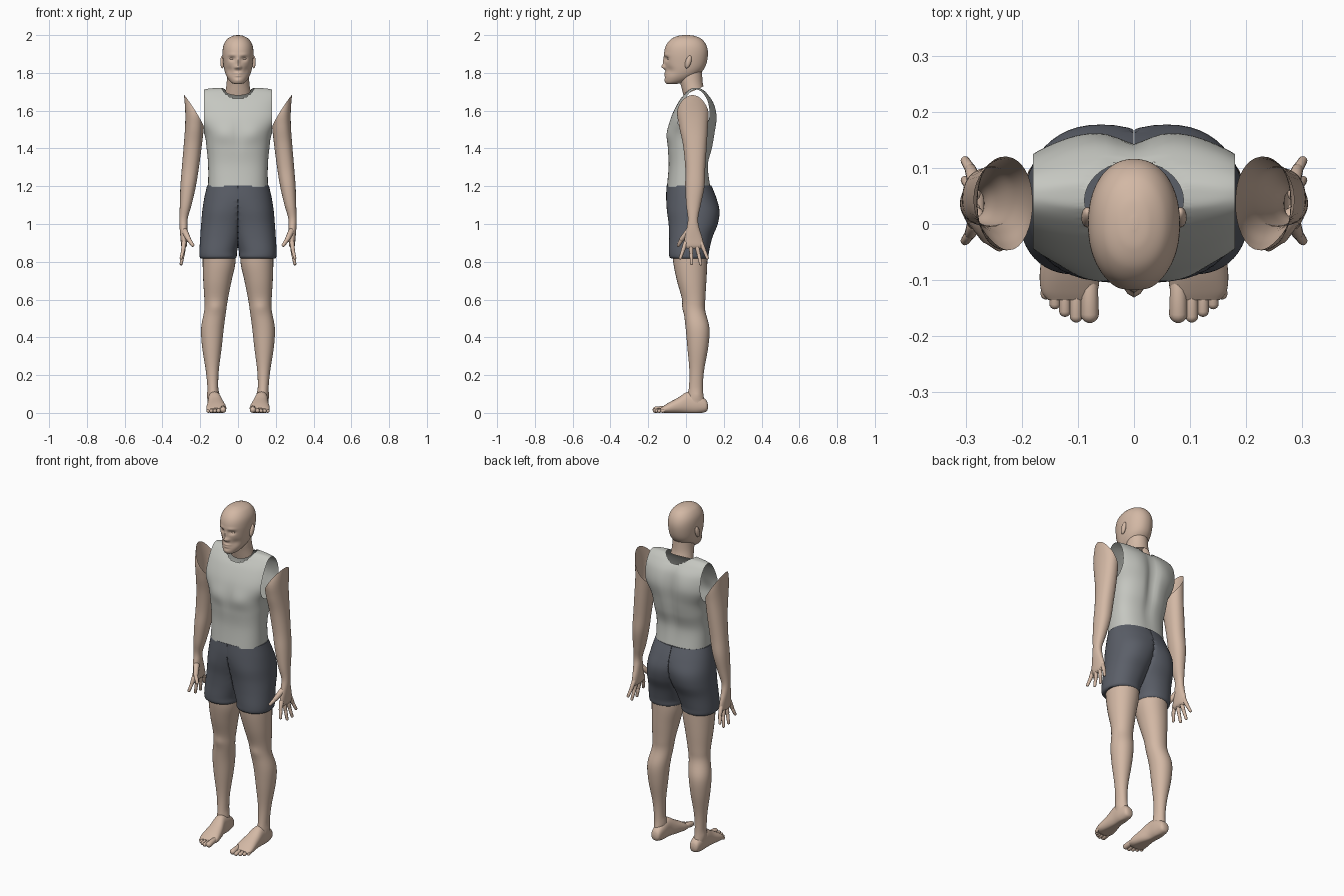
import bpy, bmesh, math
from mathutils import Vector

old = bpy.data.objects.get("Cube")
if old:
    bpy.data.objects.remove(old, do_unlink=True)


def material(name, color):
    m = bpy.data.materials.new(name)
    m.use_nodes = True
    m.diffuse_color = (*color, 1)
    m.node_tree.nodes["Principled BSDF"].inputs["Base Color"].default_value = (*color, 1)
    return m


SKIN = material("skin", (0.65, 0.48, 0.375))
SHIRT = material("shirt_grey", (0.56, 0.57, 0.53))
SHORTS = material("shorts_slate", (0.105, 0.115, 0.14))


def finish(bm, name, mat, side=1):
    """Turn a bmesh into a smooth shaded object, mirrored when side is -1."""
    if side < 0:
        for v in bm.verts:
            v.co.x *= -1
        bmesh.ops.reverse_faces(bm, faces=bm.faces[:])
    mesh = bpy.data.meshes.new(name)
    bm.to_mesh(mesh)
    bm.free()
    mesh.materials.append(mat)
    obj = bpy.data.objects.new(name, mesh)
    bpy.context.scene.collection.objects.link(obj)
    bpy.ops.object.select_all(action="DESELECT")
    obj.select_set(True)
    bpy.context.view_layer.objects.active = obj
    bpy.ops.object.shade_smooth_by_angle(angle=math.radians(50))
    return obj


def spline(rows, steps):
    """Catmull-Rom interpolation of profile rows."""
    pts = [rows[0], *rows, rows[-1]]
    for i in range(1, len(pts) - 2):
        for k in range(steps):
            t = k / steps
            yield [b + t / 2 * (c - a + t * (2*a - 5*b + 4*c - d + t * (3*(b - c) + d - a)))
                   for a, b, c, d in zip(*pts[i - 1:i + 3])]
    yield rows[-1]


def loft(rows, n=32, power=2.0, steps=5, axis="z", bumps=()):
    """Rows are (position, centre x, radius x, near edge, far edge)."""
    bm = bmesh.new()
    rings = []
    for t, cx, rx, lo, hi in spline(rows, steps):
        ring = []
        for i in range(n):
            a = math.tau * i / n
            c, s = math.cos(a), math.sin(a)
            u = cx + rx * math.copysign(abs(c) ** (2 / power), c)
            w = (lo + hi) / 2 + (hi - lo) / 2 * math.copysign(abs(s) ** (2 / power), s)
            ring.append(bm.verts.new((u, w, t) if axis == "z" else (u, t, w)))
        rings.append(ring)
    for r, q in zip(rings, rings[1:]):
        for i in range(n):
            j = (i + 1) % n
            bm.faces.new((r[i], r[j], q[j], q[i]))
    bm.faces.new(rings[0])
    bm.faces.new(rings[-1])
    bmesh.ops.recalc_face_normals(bm, faces=bm.faces[:])
    # soft pushes that sculpt the surface
    moves = [sum((Vector(push) * math.exp(-sum(((p - q) / r) ** 2 for p, q, r in zip(v.co, mid, size)))
                  for mid, size, push in bumps), Vector()) for v in bm.verts]
    for v, m in zip(bm.verts, moves):
        v.co += m
    return bm


def cut(bm, point, normal):
    bmesh.ops.bisect_plane(bm, geom=bm.verts[:] + bm.edges[:] + bm.faces[:],
                           plane_co=point, plane_no=normal, clear_outer=True)


def capsule(name, start, end, r0, r1, side):
    """Rounded tapering digit between two points."""
    bm = bmesh.new()
    bmesh.ops.create_uvsphere(bm, u_segments=12, v_segments=10, radius=1)
    a, b = Vector(start), Vector(end)
    turn = (b - a).to_track_quat("Z", "Y")
    for v in bm.verts:
        tip = v.co.z > -0.01
        v.co = (turn @ v.co) * (r1 if tip else r0) + (b if tip else a)
    finish(bm, name, SKIN, side)


def ball(name, centre, size, side, lean=0):
    bm = bmesh.new()
    bmesh.ops.create_uvsphere(bm, u_segments=20, v_segments=14, radius=1)
    for v in bm.verts:
        p = Vector([c * s for c, s in zip(v.co, size)])
        p.y += lean * p.z
        v.co = p + Vector(centre)
    finish(bm, name, SKIN, side)


# Head with sculpted face
face = [((0, -.12, 1.832), (.014, .03, .012), (0, -.02, 0)),
        ((0, -.12, 1.858), (.009, .03, .022), (0, -.010, 0)),
        ((0, -.11, 1.798), (.022, .03, .006), (0, -.007, 0)),
        ((0, -.11, 1.785), (.018, .03, .006), (0, -.006, 0)),
        ((0, -.11, 1.760), (.02, .03, .012), (0, -.005, 0))]
for s in (1, -1):
    face += [((s * .031, -.10, 1.875), (.017, .04, .011), (0, .013, 0)),
             ((s * .032, -.11, 1.895), (.022, .04, .008), (0, -.004, 0)),
             ((s * .013, -.11, 1.828), (.007, .03, .007), (0, -.007, 0)),
             ((s * .045, -.08, 1.815), (.02, .04, .02), (-s * .004, .004, 0))]
head = [(1.741, 0, .012, -.098, -.06), (1.747, 0, .034, -.107, -.02), (1.77, 0, .054, -.110, .035),
        (1.80, 0, .068, -.108, .078), (1.84, 0, .077, -.111, .105), (1.90, 0, .082, -.116, .116),
        (1.945, 0, .077, -.106, .108), (1.978, 0, .058, -.08, .084), (1.995, 0, .03, -.045, .048),
        (2.0, 0, .006, -.01, .012)]
finish(loft(head, n=96, power=2.15, steps=9, bumps=face), "head", SKIN)

# Neck, open and slanted at its base
neck = [(1.85, 0, .055, -.03, .085), (1.78, 0, .058, -.038, .086),
        (1.73, 0, .062, -.026, .092), (1.66, 0, .074, -.008, .115)]
bm = loft(neck)
cut(bm, (0, -.015, 1.68), (0, .45, -1))
finish(bm, "neck", SKIN)

# Sleeveless shirt with open armholes and neckline
folds = [((0, .16, 1.5), (.03, .08, .2), (0, -.02, 0)),
         ((0, -.1, 1.47), (.02, .05, .08), (0, .006, 0))]
for s in (1, -1):
    folds += [((s * .08, -.1, 1.48), (.05, .05, .045), (0, -.007, 0)),
              ((s * .09, .15, 1.58), (.05, .05, .07), (0, .006, 0))]
shirt = [(1.195, 0, .158, -.101, .13), (1.31, 0, .158, -.092, .118), (1.40, 0, .166, -.097, .14),
         (1.475, 0, .178, -.100, .153), (1.56, 0, .22, -.081, .16), (1.64, 0, .225, -.043, .145),
         (1.69, 0, .215, -.005, .112), (1.714, 0, .17, .02, .085), (1.721, 0, .09, .035, .07),
         (1.722, 0, .02, .045, .055)]
bm = loft(shirt, n=80, power=2.5, steps=7, bumps=folds)
for s in (1, -1):
    cut(bm, (s * .18, 0, 0), (s, 0, 0))


def collar(p):
    return math.hypot(p.x / .088, (p.y - .042) / .07)


hole = [f for f in bm.faces if f.normal.z > -.5 and f.calc_center_median().z > 1.6
        and collar(f.calc_center_median()) < 1]
bmesh.ops.delete(bm, geom=hole, context="FACES")
for v in bm.verts:
    if v.is_boundary and v.co.z > 1.6 and abs(v.co.x) < .12:
        k = collar(v.co)
        v.co.x /= k
        v.co.y = .042 + (v.co.y - .042) / k
finish(bm, "shirt", SHIRT)

# Profiles of the paired parts
shorts = [(1.205, 0, .163, -.103, .134), (1.14, .02, .158, -.105, .16), (1.07, .055, .134, -.101, .177),
          (1.0, .075, .12, -.092, .168), (.93, .09, .11, -.089, .14), (.86, .104, .10, -.09, .123),
          (.828, .105, .098, -.088, .118), (.817, .105, .091, -.078, .11)]
leg = [(.9, .10, .085, -.075, .115), (.8, .10, .087, -.068, .113), (.7, .109, .075, -.048, .108),
       (.6, .116, .062, -.02, .102), (.54, .121, .058, -.012, .102), (.45, .135, .06, -.002, .124),
       (.35, .138, .052, .007, .118), (.22, .136, .034, .018, .095), (.12, .133, .028, .014, .09),
       (.05, .13, .03, 0, .1)]
foot = [(.116, .126, .012, .022, .045), (.105, .126, .027, .006, .07), (.06, .126, .034, -.004, .1),
        (.01, .124, .036, -.004, .112), (-.04, .118, .045, -.004, .082), (-.09, .115, .053, -.004, .055),
        (-.12, .115, .05, .001, .036), (-.135, .113, .04, .008, .025)]
arm = [(1.72, .245, .045, 0, .10), (1.61, .228, .052, -.045, .12), (1.52, .23, .05, -.037, .116),
       (1.42, .239, .048, -.016, .11), (1.3, .252, .045, -.004, .102), (1.2, .264, .041, -.004, .098),
       (1.1, .277, .031, .001, .078), (1.03, .288, .022, .01, .064), (.98, .288, .021, .004, .07),
       (.92, .286, .018, -.008, .088), (.885, .286, .015, -.01, .092), (.87, .287, .006, .005, .08)]
fingers = [("index", -.002, -.03, .82), ("middle", .026, .03, .79),
           ("ring", .054, .078, .788), ("little", .08, .113, .82)]
toes = [("big", .079, -.16, .0165), ("second", .103, -.164, .0115), ("third", .123, -.155, .0105),
        ("fourth", .141, -.142, .01), ("little", .157, -.125, .0095)]

for side, label in ((1, "left"), (-1, "right")):
    # Shorts half, flattened on the middle plane
    bm = loft(shorts, n=48, power=2.2, steps=7)
    for v in bm.verts:
        v.co.x = max(v.co.x, .001)
    finish(bm, label + "_shorts_half", SHORTS, side)

    # Leg with calf, kneecap and ankle bones
    shape = [((.12, -.01, .56), (.03, .03, .03), (0, -.006, 0)),
             ((.10, .05, .1), (.02, .025, .02), (-.006, 0, 0)),
             ((.165, .06, .09), (.02, .025, .02), (.006, 0, 0))]
    finish(loft(leg, power=2.1, bumps=shape), label + "_leg", SKIN, side)

    # Foot with a flat sole, and toes
    bm = loft(foot, axis="y", power=2.3)
    for v in bm.verts:
        v.co.z = max(v.co.z, 0)
    finish(bm, label + "_foot", SKIN, side)
    for name, x, y, r in toes:
        capsule(f"{label}_{name}_toe", (x, -.105, r + .008), (x, y, r), r * .9, r, side)

    # Arm and palm, open at the shoulder
    bm = loft(arm, power=2.2)
    cut(bm, (.265, .06, 1.645), (-1, .1, .62))
    finish(bm, label + "_arm", SKIN, side)

    # Fingers and thumb
    for name, y, tip, z in fingers:
        mid = (.291, y * .5 + tip * .5, z * .5 + .45)
        capsule(f"{label}_{name}_finger_base", (.286, y, .9), mid, .013, .0105, side)
        capsule(f"{label}_{name}_finger_tip", mid, (.301, tip, z), .0105, .008, side)
    capsule(label + "_thumb_base", (.282, .012, .96), (.262, -.022, .92), .018, .013, side)
    capsule(label + "_thumb_tip", (.262, -.022, .92), (.24, -.04, .888), .013, .009, side)

    # Ear and eyelid
    ball(label + "_ear", (.083, .012, 1.858), (.011, .016, .034), side, lean=.25)
    ball(label + "_eyelid", (.031, -.088, 1.875), (.014, .012, .008), side)
